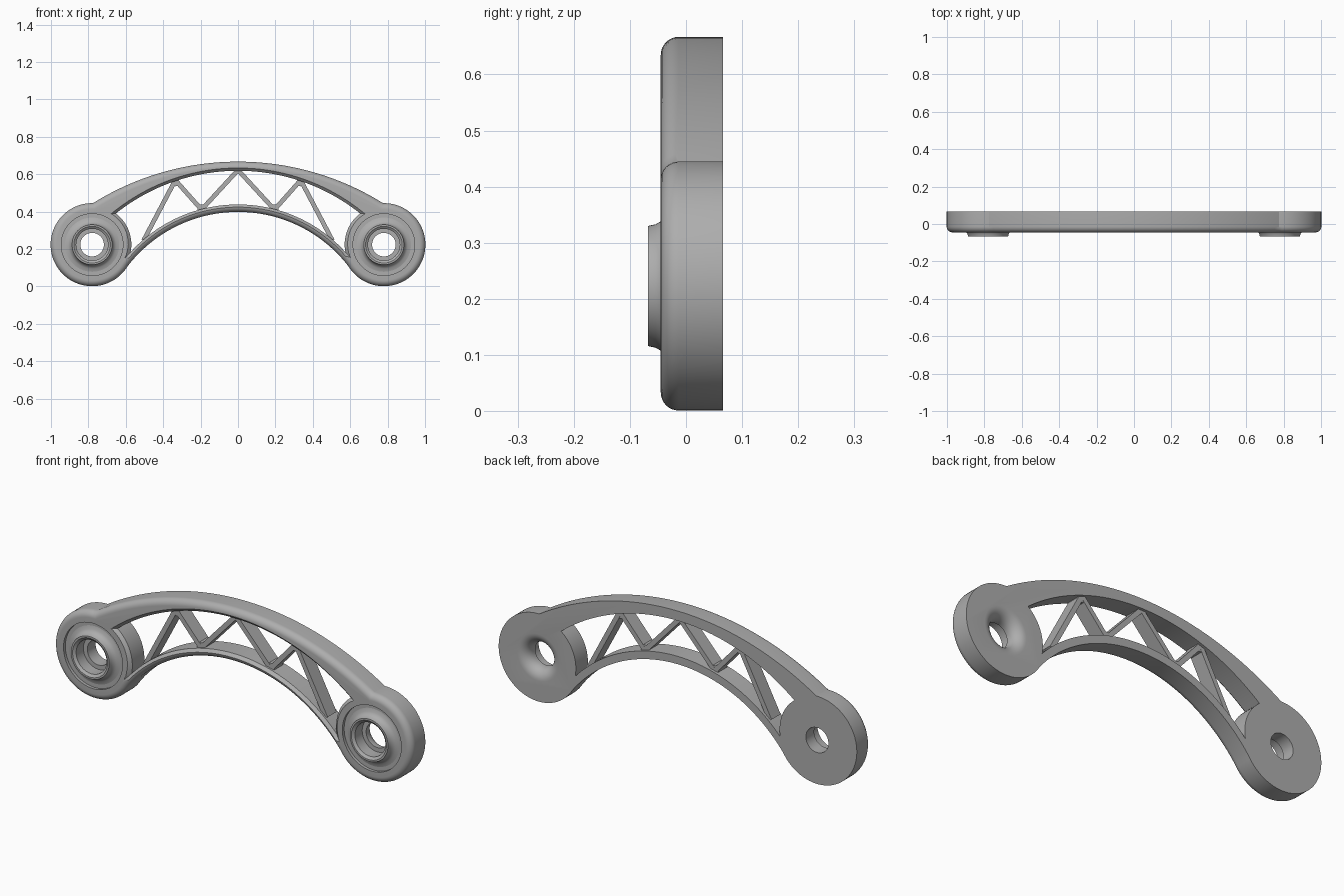
import bpy, bmesh, math
from mathutils import Vector

cube = bpy.data.objects.get("Cube")
if cube:
    bpy.data.objects.remove(cube)

grey = bpy.data.materials.new("satin_grey")
grey.use_nodes = True
colour = (0.42, 0.42, 0.42, 1)
grey.diffuse_color = colour
grey.node_tree.nodes["Principled BSDF"].inputs["Base Color"].default_value = colour

BOSS = Vector((-0.78, 0.223))
BACK, FACE, FILLET = 0.066, -0.045, 0.032


def make(name, bm):
    bmesh.ops.recalc_face_normals(bm, faces=bm.faces)
    mesh = bpy.data.meshes.new(name)
    bm.to_mesh(mesh)
    bm.free()
    mesh.materials.append(grey)
    obj = bpy.data.objects.new(name, mesh)
    bpy.context.collection.objects.link(obj)
    return obj


def meet(c, r, boss_r):
    """Upper crossing of a circle with the boss circle."""
    line = BOSS - c
    dist = line.length
    a = (dist ** 2 + r ** 2 - boss_r ** 2) / (2 * dist)
    h = math.sqrt(max(r * r - a * a, 0))
    u = line / dist
    side = Vector((-u.y, u.x)) * h
    return max(c + u * a + side, c + u * a - side, key=lambda p: p.y)


def angle(c, p):
    return math.atan2(p.y - c.y, p.x - c.x)


def arc(c, r, a0, a1, n):
    return [c + r * Vector((math.cos(a0 + (a1 - a0) * i / n), math.sin(a0 + (a1 - a0) * i / n)))
            for i in range(n + 1)]


def arch(top_z, top_r, low_z, low_r, boss_r, wrap, n):
    """Closed outline: upper arc, boss arc and lower arc, mirrored in x."""
    top, low = Vector((0, top_z)), Vector((0, low_z))
    p, q = meet(top, top_r, boss_r), meet(low, low_r, boss_r)
    half = arc(top, top_r, math.pi / 2, angle(top, p), 32)
    half += arc(BOSS, boss_r, angle(BOSS, p), angle(BOSS, q) + wrap, n)[1:]
    half += arc(low, low_r, angle(low, q), math.pi / 2, 32)[1:]
    return half + [Vector((-v.x, v.y)) for v in half[-2:0:-1]]


def outline(d):
    return arch(-0.797, 1.464 - d, -0.347, 0.745 + d, 0.222 - d, math.tau, 56)


def window(d):
    return arch(-0.43, 1.048 + d, -0.337, 0.775 - d, 0.21 - d, 0, 14)


def loft(name, layers):
    """Solid from matching outlines at successive depths."""
    bm = bmesh.new()
    rings = [[bm.verts.new((p.x, y, p.y)) for p in pts] for y, pts in layers]
    for r0, r1 in zip(rings, rings[1:]):
        for i in range(len(r0)):
            j = (i + 1) % len(r0)
            bm.faces.new((r0[i], r0[j], r1[j], r1[i]))
    bm.faces.new(rings[0])
    bm.faces.new(rings[-1])
    return make(name, bm)


def turned(name, x, profile, closed):
    """Revolve (radius, depth) points around a boss axis."""
    def circle(r):
        return arc(Vector((x, BOSS.y)), r, 0, math.tau, 64)[:-1]
    layers = [(y, circle(r)) for r, y in profile]
    if not closed:
        return loft(name, layers)
    bm = bmesh.new()
    rings = [[bm.verts.new((p.x, y, p.y)) for p in pts] for y, pts in layers]
    for k, r0 in enumerate(rings):
        r1 = rings[(k + 1) % len(rings)]
        for i in range(64):
            j = (i + 1) % 64
            bm.faces.new((r0[i], r0[j], r1[j], r1[i]))
    return make(name, bm)


def smooth(obj):
    bpy.ops.object.select_all(action="DESELECT")
    obj.select_set(True)
    bpy.context.view_layer.objects.active = obj
    bpy.ops.object.shade_smooth_by_angle(angle=math.radians(30))


def cut(obj, cutter):
    cutter.hide_render = True
    bpy.context.view_layer.objects.active = obj
    mod = obj.modifiers.new("cut", "BOOLEAN")
    mod.operation, mod.solver, mod.object = "DIFFERENCE", "EXACT", cutter
    bpy.ops.object.modifier_apply(modifier=mod.name)
    bpy.data.objects.remove(cutter)


# Arched body with a rounded front rim
layers = [(BACK, outline(0))]
for i in range(9):
    t = math.pi / 2 * i / 8
    layers.append((FACE + FILLET * (1 - math.sin(t)), outline(FILLET * (1 - math.cos(t)))))
body = loft("arched_body", layers)

# Open window between the rails, chamfered at the front
cut(body, loft("window_cutter", [(0.1, window(0)), (FACE + 0.015, window(0)),
                                 (FACE - 0.015, window(0.03))]))

# Stepped bores; the one on the left end flares out at the back
for x in (BOSS.x, -BOSS.x):
    bore = [(0.165, -0.1), (0.165, -0.03), (0.085, -0.03), (0.085, 0.0), (0.063, 0.0)]
    if x > 0:
        for i in range(9):
            t = math.pi / 2 * i / 8
            bore.append((0.063 + 0.055 * (1 - math.cos(t)), BACK - 0.055 * (1 - math.sin(t))))
        bore.append((0.118, 0.1))
    else:
        bore.append((0.063, 0.1))
    cut(body, turned("bore_cutter", x, bore, False))
smooth(body)

# Raised collars with a curved foot
for side, x in (("right", BOSS.x), ("left", -BOSS.x)):
    profile = [(0.085, -0.02), (0.145, -0.02), (0.145, -0.03), (0.128, -0.034), (0.117, -0.042),
               (0.11, -0.054), (0.107, -0.068), (0.098, -0.068), (0.085, -0.058)]
    smooth(turned(side + "_collar", x, profile, True))

# Zigzag struts between the two rails
nodes = [Vector(p) for p in ((0, 0.622), (0.195, 0.41), (0.335, 0.568), (0.505, 0.245))]
for side, s in (("left", 1), ("right", -1)):
    for k, (a, b) in enumerate(zip(nodes, nodes[1:])):
        along = (b - a).normalized()
        across = Vector((-along.y, along.x)) * 0.012
        pts = [Vector((p.x * s, p.y)) for p in (a + across, b + across, b - across, a - across)]
        loft(f"{side}_strut_{k + 1}", [(-0.02, pts), (0.052, pts)])
    # Small webs that thicken the strut joints
    for k, (x, z) in enumerate(((0.195, 0.417), (0.335, 0.557))):
        loft(f"{side}_joint_{k + 1}",
             [(y, arc(Vector((x * s, z)), 0.022, 0, math.tau, 16)[:-1]) for y in (-0.019, 0.051)])
